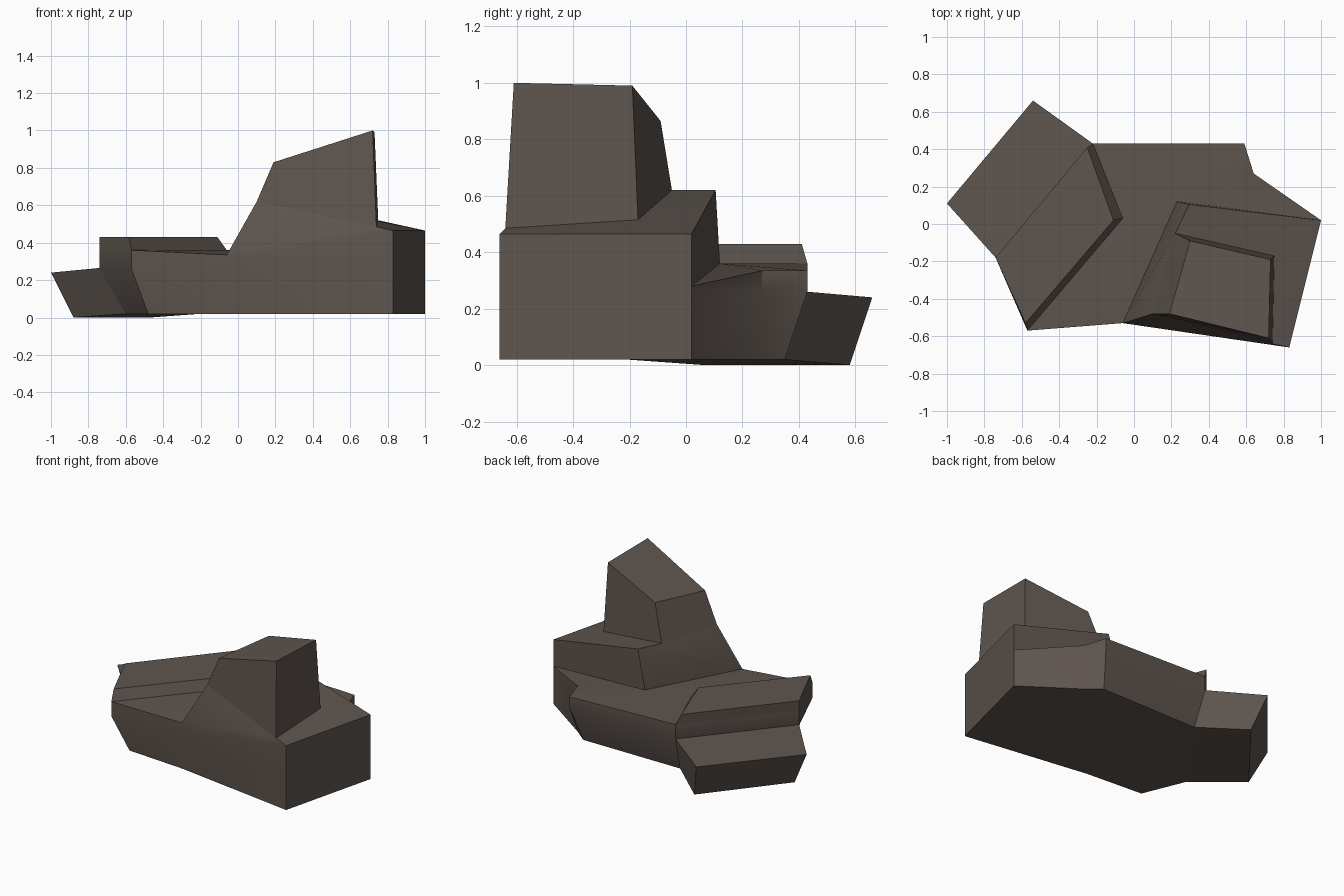
import bpy, bmesh

cube = bpy.data.objects.get("Cube")
if cube:
    bpy.data.objects.remove(cube, do_unlink=True)

stone = bpy.data.materials.new("brown_grey_stone")
stone.use_nodes = True
colour = (0.112, 0.09, 0.077, 1)
stone.diffuse_color = colour
bsdf = next(n for n in stone.node_tree.nodes if n.type == 'BSDF_PRINCIPLED')
bsdf.inputs["Base Color"].default_value = colour
bsdf.inputs["Roughness"].default_value = 0.9


def level(ring, z):
    """Move a plan outline to one height."""
    return [(p[0], p[1], z) for p in ring]


def loft(name, rings):
    """Join equal-length rings, lowest first, into a closed solid."""
    bm = bmesh.new()
    loops = [[bm.verts.new(p) for p in ring] for ring in rings]
    n = len(loops[0])
    for low, high in zip(loops, loops[1:]):
        for i in range(n):
            j = (i + 1) % n
            bm.faces.new((low[i], low[j], high[j], high[i]))
    bm.faces.new(loops[0][::-1])
    if len(set(rings[-1])) > 2:
        bm.faces.new(loops[-1])
    bmesh.ops.remove_doubles(bm, verts=bm.verts[:], dist=0.0005)
    bmesh.ops.recalc_face_normals(bm, faces=bm.faces[:])
    mesh = bpy.data.meshes.new(name)
    bm.to_mesh(mesh)
    bm.free()
    mesh.materials.append(stone)
    obj = bpy.data.objects.new(name, mesh)
    bpy.context.collection.objects.link(obj)
    bpy.ops.object.select_all(action='DESELECT')
    obj.select_set(True)
    bpy.context.view_layer.objects.active = obj
    bpy.ops.object.shade_smooth_by_angle(angle=0.5)
    return obj


# Shared corners
slope_foot = (-0.06, -0.53, 0.335)
ridge_foot = (0.23, 0.12, 0.36)
front_corner = (0.83, -0.66, 0.465)
side_corner = (1.0, 0.02, 0.465)
ridge_end = (0.295, 0.105, 0.62)
spire_base = [(0.10, -0.48, 0.62), (0.74, -0.64, 0.485),
              (0.75, -0.17, 0.515), (0.22, -0.05, 0.62)]

# Broad base with an undercut left and back, its top meeting at the ridge foot
deck_top = [(-0.57, -0.57, 0.36), slope_foot, (0.83, -0.66, 0.335),
            (1.0, 0.02, 0.28), (0.64, 0.27, 0.335), (0.59, 0.43, 0.335),
            (-0.22, 0.43, 0.36), (-0.74, -0.18, 0.36)]
deck_foot = [(-0.48, -0.50), (-0.06, -0.53), (0.83, -0.66), (1.0, 0.02),
             (0.64, 0.27), (0.54, 0.35), (-0.20, 0.35), (-0.60, -0.21)]
loft("base_rock", [level(deck_foot, 0.02), level(deck_top, 0.26),
                   deck_top, [ridge_foot] * len(deck_top)])

# Raised shoulder that slopes up to the spire
shoulder = [slope_foot, front_corner, side_corner, ridge_foot]
loft("shoulder_rock", [level(shoulder, 0.26),
                       [slope_foot, front_corner, (1.0, 0.02, 0.28), ridge_foot],
                       [slope_foot, front_corner, side_corner, ridge_end],
                       spire_base])

# Tall spire with a slanted top
loft("spire_rock", [spire_base,
                    [(0.19, -0.48, 0.83), (0.72, -0.61, 1.0),
                     (0.73, -0.19, 0.99), (0.30, -0.09, 0.865)]])

# Thin slab on the left of the base
loft("slab_rock", [[(-0.57, -0.57, 0.36), (-0.06, 0.03, 0.36),
                    (-0.22, 0.43, 0.36), (-0.74, -0.18, 0.36)],
                   [(-0.58, -0.53, 0.43), (-0.11, 0.02, 0.43),
                    (-0.25, 0.41, 0.43), (-0.74, -0.18, 0.43)]])

# Low step jutting out at the back
loft("step_rock", [[(-0.88, 0.07, 0.0), (-0.60, -0.21, 0.02),
                    (-0.20, 0.35, 0.02), (-0.47, 0.58, 0.0)],
                   [(-1.0, 0.11, 0.24), (-0.74, -0.18, 0.265),
                    (-0.22, 0.43, 0.26), (-0.54, 0.66, 0.24)]])
